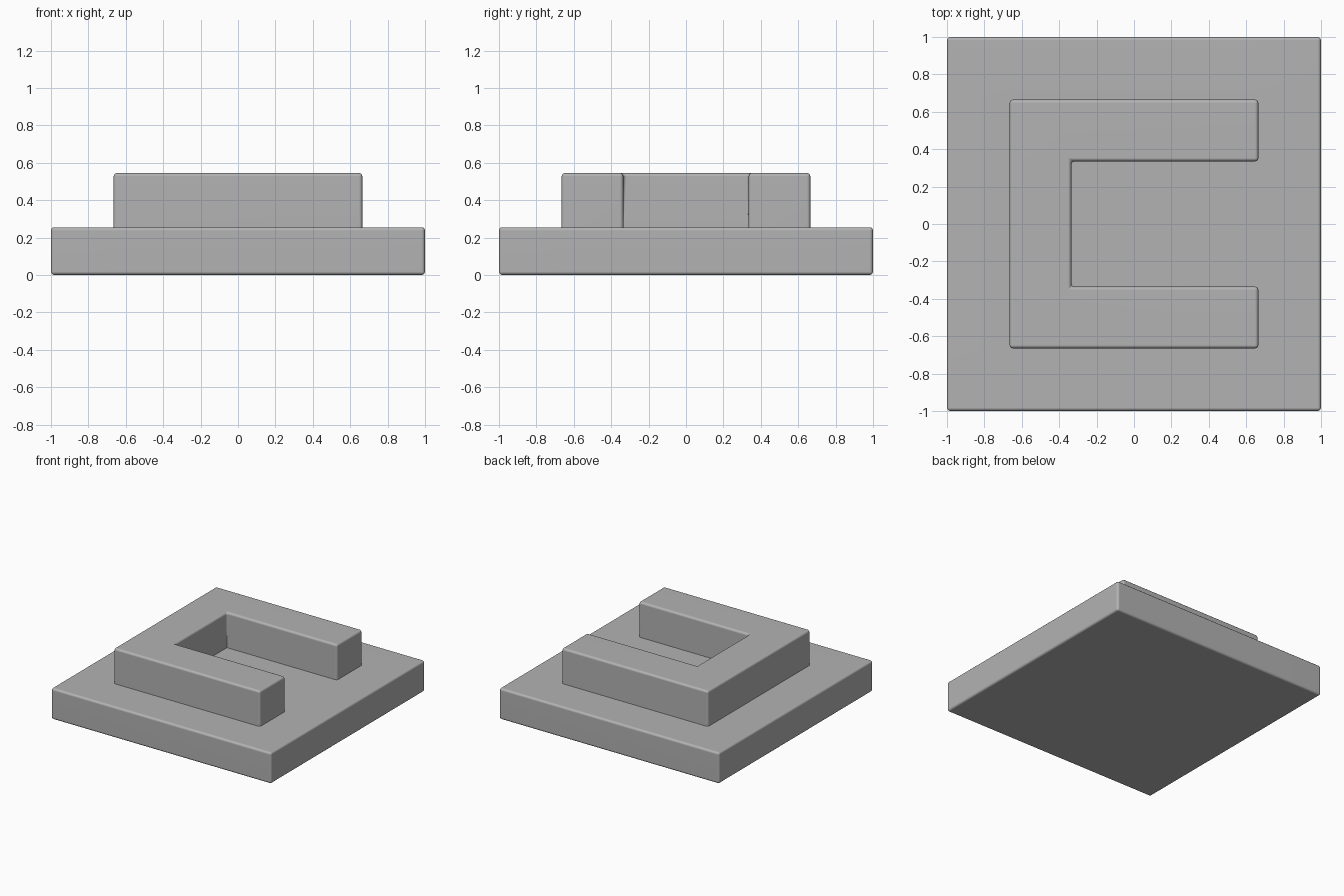
import bpy, bmesh

if "Cube" in bpy.data.objects:
    bpy.data.objects.remove(bpy.data.objects["Cube"])

BASE_TOP, WALL_TOP = 0.255, 0.545
XS = [-1, -0.665, -0.335, 0.665, 1]
YS = [-1, -0.665, -0.335, 0.335, 0.665, 1]

grey = bpy.data.materials.new("mid grey")
grey.diffuse_color = (0.45, 0.45, 0.45, 1)
grey.use_nodes = True
grey.node_tree.nodes["Principled BSDF"].inputs["Base Color"].default_value = grey.diffuse_color


def raise_faces(bm, faces, height):
    """Extrude a flat region straight up and drop the faces left underneath."""
    result = bmesh.ops.extrude_face_region(bm, geom=faces)["geom"]
    for v in result:
        if isinstance(v, bmesh.types.BMVert):
            v.co.z += height
    return [f for f in result if isinstance(f, bmesh.types.BMFace)]


# Square base, laid out on a grid that holds the outline of the wall
bm = bmesh.new()
grid = [[bm.verts.new((x, y, 0)) for x in XS] for y in YS]
cells = [bm.faces.new((grid[j][i], grid[j][i + 1], grid[j + 1][i + 1], grid[j + 1][i]))
         for j in range(len(YS) - 1) for i in range(len(XS) - 1)]
kept = bmesh.ops.duplicate(bm, geom=cells)["geom"]
bottom = [f for f in kept if isinstance(f, bmesh.types.BMFace)]
bmesh.ops.reverse_faces(bm, faces=bottom)
top = raise_faces(bm, cells, BASE_TOP)
bmesh.ops.remove_doubles(bm, verts=bm.verts, dist=1e-5)


# C-shaped wall, open towards +x
def in_wall(face):
    c = face.calc_center_median()
    inside = abs(c.x) < 0.665 and abs(c.y) < 0.665
    return inside and (c.x < -0.335 or abs(c.y) > 0.335)


raise_faces(bm, [f for f in top if in_wall(f)], WALL_TOP - BASE_TOP)
bmesh.ops.recalc_face_normals(bm, faces=bm.faces)

mesh = bpy.data.meshes.new("base_with_wall")
bm.to_mesh(mesh)
bm.free()
mesh.materials.append(grey)
body = bpy.data.objects.new("base_with_wall", mesh)
bpy.context.collection.objects.link(body)

# Small rounded edges, both outer and inner
bevel = body.modifiers.new("rounded_edges", 'BEVEL')
bevel.width = 0.018
bevel.segments = 3
bevel.limit_method = 'ANGLE'

bpy.context.view_layer.objects.active = body
body.select_set(True)
bpy.ops.object.shade_smooth()
normals = body.modifiers.new("flat_sides", 'WEIGHTED_NORMAL')
normals.keep_sharp = True
